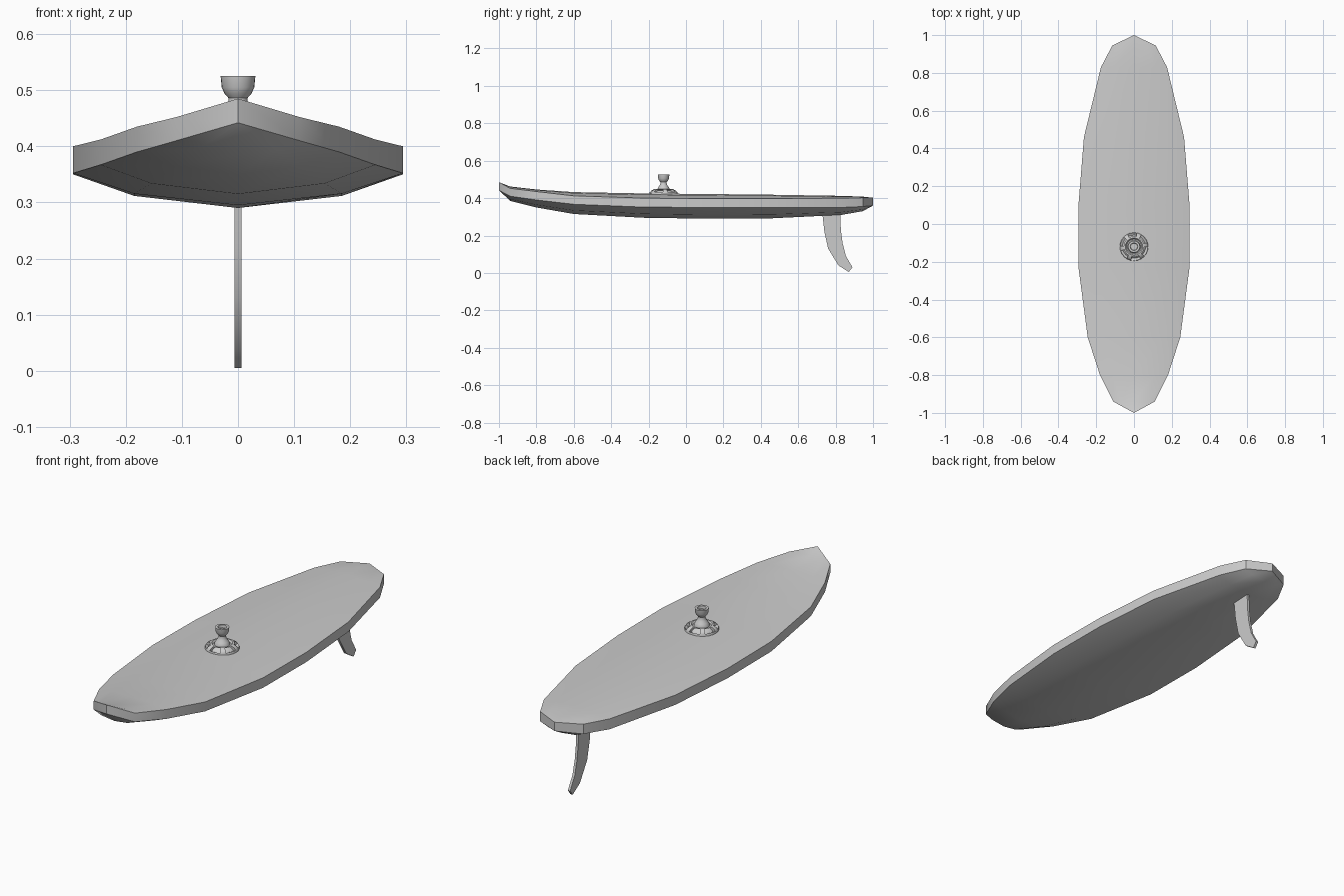
import bpy, bmesh, math
from mathutils import Vector

if "Cube" in bpy.data.objects:
    bpy.data.objects.remove(bpy.data.objects["Cube"], do_unlink=True)

grey = bpy.data.materials.new("plain grey")
grey.use_nodes = True
grey.diffuse_color = (0.6, 0.6, 0.6, 1)
grey.node_tree.nodes["Principled BSDF"].inputs["Base Color"].default_value = (0.6, 0.6, 0.6, 1)


def finish(name, bm, angle):
    bmesh.ops.remove_doubles(bm, verts=bm.verts, dist=0.0002)
    bmesh.ops.recalc_face_normals(bm, faces=bm.faces)
    mesh = bpy.data.meshes.new(name)
    bm.to_mesh(mesh)
    bm.free()
    mesh.materials.append(grey)
    obj = bpy.data.objects.new(name, mesh)
    bpy.context.collection.objects.link(obj)
    bpy.ops.object.select_all(action="DESELECT")
    obj.select_set(True)
    bpy.context.view_layer.objects.active = obj
    bpy.ops.object.shade_smooth_by_angle(angle=math.radians(angle))
    return obj


def loft(bm, rings, closed=True):
    rows = [[bm.verts.new(p) for p in ring] for ring in rings]
    n = len(rows[0])
    faces = []
    for a, b in zip(rows, rows[1:]):
        for i in range(n if closed else n - 1):
            j = (i + 1) % n
            faces.append(bm.faces.new((a[i], a[j], b[j], b[i])))
    return faces


def lathe(bm, profile, centre, seg):
    cx, cy = centre
    return loft(bm, [[(cx + r * math.cos(math.tau * i / seg),
                       cy + r * math.sin(math.tau * i / seg), z)
                      for i in range(seg)] for r, z in profile])


# Board: y, half width, deck middle, rail top, rail bottom, keel
stations = [
    (-1.0, 0.0, 0.485, 0.485, 0.442, 0.442),
    (-0.94, 0.11, 0.462, 0.452, 0.41, 0.385),
    (-0.8, 0.18, 0.446, 0.435, 0.39, 0.35),
    (-0.6, 0.245, 0.432, 0.412, 0.367, 0.315),
    (-0.23, 0.294, 0.425, 0.4, 0.352, 0.295),
    (0.1, 0.294, 0.422, 0.397, 0.35, 0.29),
    (0.46, 0.265, 0.418, 0.397, 0.35, 0.292),
    (0.83, 0.175, 0.412, 0.4, 0.35, 0.31),
    (0.945, 0.115, 0.408, 0.402, 0.355, 0.33),
    (1.0, 0.0, 0.402, 0.402, 0.36, 0.36),
]


def section(y, w, deck, top, bottom, keel):
    side = 0.63 * w
    shoulder = top + 0.75 * (deck - top)
    chine = keel + 0.36 * (bottom - keel)
    half = [(w, top), (w, bottom), (side, chine)]
    right = [(side, shoulder)] + half
    left = [(-x, z) for x, z in reversed(right)]
    return [(x, y, z) for x, z in [(0, deck)] + right + [(0, keel)] + left]


bm = bmesh.new()
loft(bm, [section(*s) for s in stations])
bmesh.ops.dissolve_degenerate(bm, dist=0.0002, edges=bm.edges)
finish("board", bm, 35)

# Swept fin under the tail
lead = [(0.73, 0.31), (0.74, 0.22), (0.76, 0.13), (0.815, 0.04), (0.87, 0.005)]
trail = [(0.825, 0.31), (0.828, 0.23), (0.837, 0.16), (0.855, 0.09), (0.89, 0.03)]
t = 0.006
bm = bmesh.new()
rings = [[(-t, *a), (t, *a), (t, *b), (-t, *b)] for a, b in zip(lead, trail)]
loft(bm, rings)
bmesh.ops.holes_fill(bm, edges=bm.edges)
finish("fin", bm, 35)

# Mast foot base: sloped skirt with six recessed windows
foot = (0, -0.12)
bm = bmesh.new()
lathe(bm, [(0.075, 0.415), (0.075, 0.43)], foot, 24)
skirt = lathe(bm, [(0.075, 0.43), (0.068, 0.44), (0.052, 0.448)], foot, 24)
lathe(bm, [(0.052, 0.448), (0.046, 0.448), (0.04, 0.441), (0.033, 0.441)], foot, 24)
bmesh.ops.remove_doubles(bm, verts=bm.verts, dist=0.0002)
bmesh.ops.recalc_face_normals(bm, faces=bm.faces)
windows = [f for i, f in enumerate(skirt) if i % 4 != 0]
bmesh.ops.inset_region(bm, faces=windows, thickness=0.003, depth=0)
pocket = bmesh.ops.extrude_face_region(bm, geom=windows)
verts = [g for g in pocket["geom"] if isinstance(g, bmesh.types.BMVert)]
for v in verts:
    d = Vector((foot[0] - v.co.x, foot[1] - v.co.y, 0)).normalized()
    v.co += d * 0.012 + Vector((0, 0, -0.006))
bmesh.ops.delete(bm, geom=windows, context="FACES")
finish("mast_foot_base", bm, 35)

# Mast foot joint: cone, narrow neck and hollow cup
bm = bmesh.new()
lathe(bm, [(0.035, 0.43), (0.034, 0.447), (0.028, 0.458), (0.021, 0.468), (0.017, 0.478),
           (0.017, 0.486), (0.024, 0.494), (0.029, 0.505), (0.031, 0.525),
           (0.02, 0.525), (0.018, 0.512), (0, 0.512)], foot, 24)
finish("mast_foot_joint", bm, 40)
